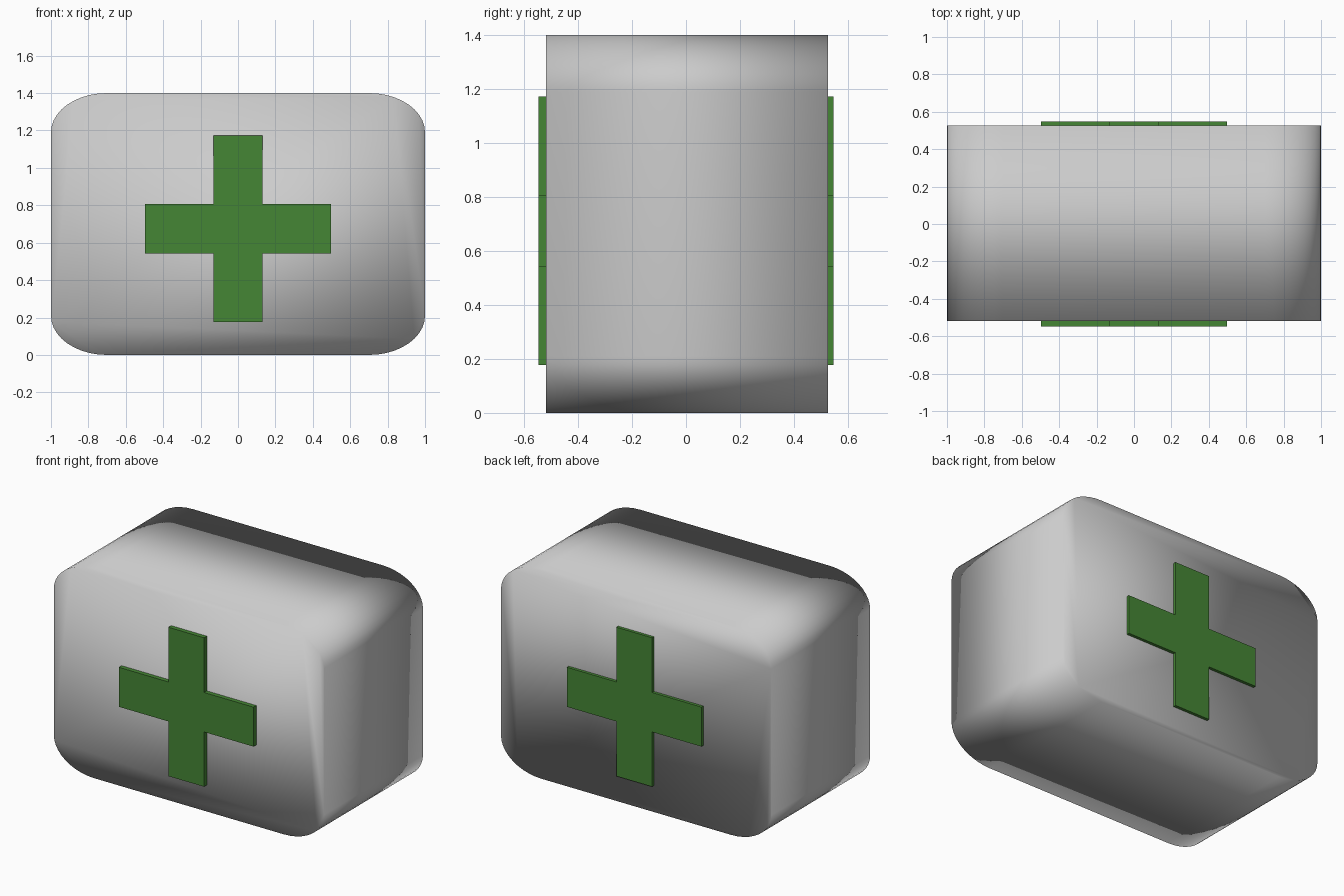
import bpy, bmesh, math

if "Cube" in bpy.data.objects:
    bpy.data.objects.remove(bpy.data.objects["Cube"])


def extrude_profile(name, profile, y0, y1, smooth):
    """Prism from an (x, z) outline, running from y0 (front) to y1 (back)."""
    bm = bmesh.new()
    front = bm.faces.new([bm.verts.new((x, y0, z)) for x, z in profile])
    ext = bmesh.ops.extrude_face_region(bm, geom=[front], use_keep_orig=True)
    for v in ext["geom"]:
        if isinstance(v, bmesh.types.BMVert):
            v.co.y = y1
    bmesh.ops.recalc_face_normals(bm, faces=bm.faces[:])
    for f in bm.faces:
        f.smooth = smooth
    mesh = bpy.data.meshes.new(name)
    bm.to_mesh(mesh)
    bm.free()
    obj = bpy.data.objects.new(name, mesh)
    bpy.context.collection.objects.link(obj)
    return obj


# Case body: rounded rectangle with elliptical corners, smooth across its rims
half_w, height, rx, rz, steps = 1.0, 1.4, 0.30, 0.21, 10
corners = [(half_w - rx, height - rz), (rx - half_w, height - rz),
           (rx - half_w, rz), (half_w - rx, rz)]
outline = []
for i, (cx, cz) in enumerate(corners):
    for s in range(steps + 1):
        a = math.pi / 2 * (i + s / steps)
        outline.append((cx + rx * math.cos(a), cz + rz * math.sin(a)))
extrude_profile("case_body", outline, -0.518, 0.527, True)

# Green cross: runs through the case, standing proud on front and back
arm, w, cz = 0.498, 0.132, 0.675
quarter = [(arm, w), (w, w), (w, arm), (-w, arm)]
plus = [(arm, -w)]
plus += [(arm, w), (w, w), (w, arm), (-w, arm), (-w, w), (-arm, w),
         (-arm, -w), (-w, -w), (-w, -arm), (w, -arm), (w, -w)]
cross = extrude_profile("cross", [(x, z + cz) for x, z in plus],
                        -0.547, 0.547, False)
green = bpy.data.materials.new("green")
green.diffuse_color = (0.06, 0.24, 0.035, 1)
green.use_nodes = True
green.node_tree.nodes["Principled BSDF"].inputs["Base Color"].default_value = green.diffuse_color
cross.data.materials.append(green)
